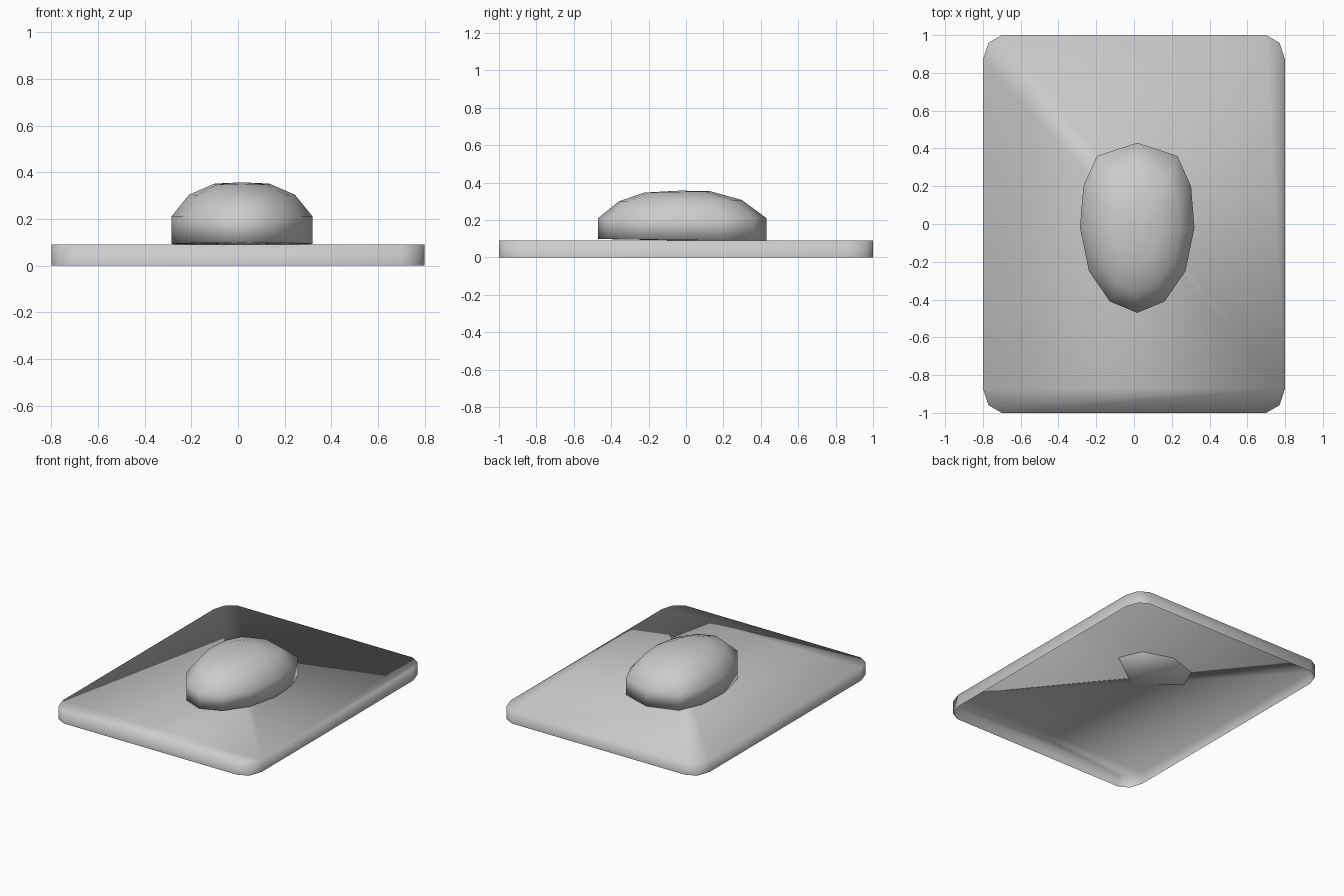
import bpy
import bmesh

cube = bpy.data.objects.get("Cube")
if cube:
    bpy.data.objects.remove(cube, do_unlink=True)

grey = bpy.data.materials.new("plain_grey")
grey.use_nodes = True
colour = (0.6, 0.6, 0.6, 1)
grey.diffuse_color = colour
grey.node_tree.nodes["Principled BSDF"].inputs["Base Color"].default_value = colour


def fan(bm, loop, hub, flip=False):
    """Fill a closed counter-clockwise loop with triangles meeting at the hub."""
    for a, b in zip(loop, loop[1:] + loop[:1]):
        if hub not in (a, b):
            bm.faces.new((hub, b, a) if flip else (hub, a, b))


def loft(name, rings, top=None, floor=None):
    """Join closed rings upwards; the top always closes, the floor only if given."""
    bm = bmesh.new()
    loops = [[bm.verts.new(p) for p in ring] for ring in rings]
    count = len(loops[0])
    for low, high in zip(loops, loops[1:]):
        for i in range(count):
            j = (i + 1) % count
            bm.faces.new((low[i], low[j], high[j], high[i]))
    fan(bm, loops[-1], bm.verts.new(top) if top else loops[-1][-1])
    if floor:
        fan(bm, loops[0], bm.verts.new(floor), flip=True)
    for face in bm.faces:
        face.smooth = True
    mesh = bpy.data.meshes.new(name)
    bm.to_mesh(mesh)
    bm.free()
    mesh.materials.append(grey)
    bpy.context.collection.objects.link(bpy.data.objects.new(name, mesh))


# Base plate: shallow tray, open underneath, with clipped corners
corner = [(0.8, 0.87), (0.77, 0.96), (0.70, 1.0)]
outline = []
for sx, sy in ((1, 1), (-1, 1), (-1, -1), (1, -1)):
    points = corner if sx * sy > 0 else corner[::-1]
    outline += [(sx * x, sy * y) for x, y in points]
loft("base_plate", [[(x, y, z) for x, y in outline] for z in (0, 0.09)])

# Egg-shaped dome: half outline mirrored, then shrunk towards the top
MID = 0.017
half = [(0.145, -0.41), (0.255, -0.25), (0.303, -0.02), (0.285, 0.20), (0.213, 0.36)]
egg = [(0, -0.47)] + half + [(0, 0.43)] + [(-x, y) for x, y in reversed(half)]


def egg_ring(scale_x, scale_y, centre_y, z, tilt):
    ring = [(MID + x * scale_x, centre_y + (y + 0.02) * scale_y) for x, y in egg]
    return [(x, y, z + tilt * y) for x, y in ring]


# The dome's own floor dips just through the plate towards the back
loft("dome", [
    egg_ring(1, 1, -0.02, 0.0925, -0.0125),
    egg_ring(1, 1, -0.02, 0.21, 0),
    egg_ring(0.75, 0.73, -0.03, 0.304, 0.01),
    egg_ring(0.40, 0.39, -0.045, 0.351, 0.02),
], top=(MID, -0.03, 0.357), floor=(MID, -0.02, 0.0901))
